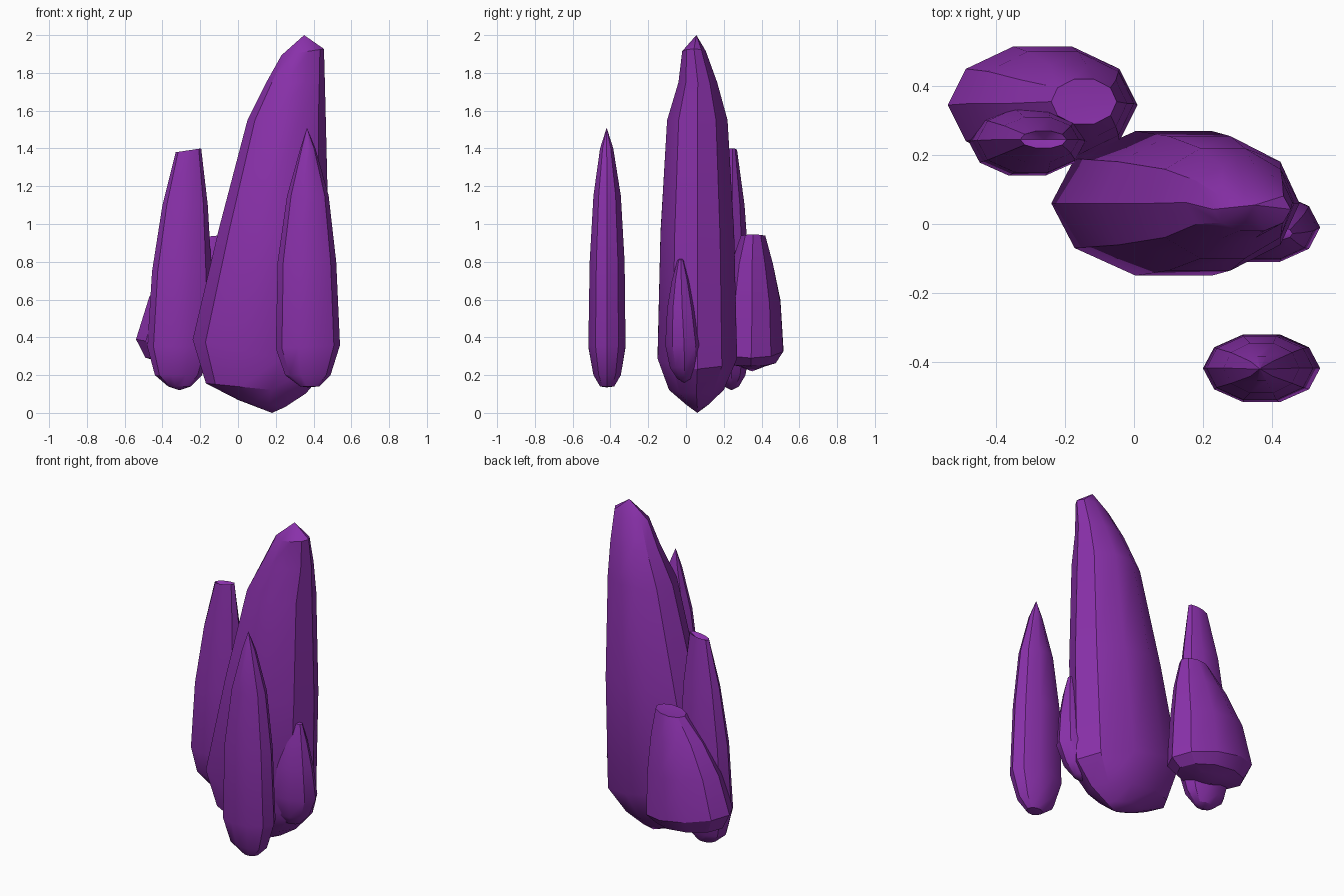
import bpy, bmesh, math

SIDES = 10
mat = bpy.data.materials.new("purple_crystal")
mat.diffuse_color = (0.25, 0.03, 0.40, 1)


def crystal(name, bottom, rings, top):
    """Loft decagon rings (z, x0, x1, y0, y1, tilt) between two end points."""
    bm = bmesh.new()
    loops = []
    for z, x0, x1, y0, y1, tilt in rings:
        cx, cy, rx, ry = (x0 + x1) / 2, (y0 + y1) / 2, (x1 - x0) / 2, (y1 - y0) / 2
        ry /= math.sin(math.radians(72))
        loop = []
        for i in range(SIDES):
            a = 2 * math.pi * i / SIDES
            dx = rx * math.cos(a)
            loop.append(bm.verts.new((cx + dx, cy + ry * math.sin(a), z + tilt * dx)))
        loops.append(loop)
    lo, hi = bm.verts.new(bottom), bm.verts.new(top)
    for i in range(SIDES):
        j = (i + 1) % SIDES
        bm.faces.new((lo, loops[0][j], loops[0][i]))
        bm.faces.new((hi, loops[-1][i], loops[-1][j]))
        for a, b in zip(loops, loops[1:]):
            bm.faces.new((a[i], a[j], b[j], b[i]))
    bmesh.ops.recalc_face_normals(bm, faces=bm.faces)
    me = bpy.data.meshes.new(name)
    bm.to_mesh(me)
    bm.free()
    me.materials.append(mat)
    ob = bpy.data.objects.new(name, me)
    bpy.context.collection.objects.link(ob)
    bpy.ops.object.select_all(action='DESELECT')
    ob.select_set(True)
    bpy.context.view_layer.objects.active = ob
    bpy.ops.object.shade_smooth_by_angle(angle=math.radians(30))


# tall leaning centre crystal
crystal("main_crystal", (0.18, 0.06, 0.0), [
    (0.05, 0.00, 0.25, 0.00, 0.12, -0.15),
    (0.13, -0.17, 0.36, -0.09, 0.20, -0.10),
    (0.31, -0.24, 0.47, -0.15, 0.27, -0.22),
    (0.95, -0.10, 0.48, -0.135, 0.255, -0.1),
    (1.55, 0.05, 0.465, -0.10, 0.22, 0),
    (1.75, 0.15, 0.46, -0.04, 0.165, 0),
    (1.91, 0.23, 0.455, -0.02, 0.105, 0.15),
], (0.35, 0.055, 2.0))

# slim free-standing front crystal
crystal("front_crystal", (0.37, -0.42, 0.135), [
    (0.14, 0.33, 0.43, -0.455, -0.38, 0),
    (0.20, 0.25, 0.49, -0.49, -0.345, 0),
    (0.35, 0.20, 0.54, -0.517, -0.32, 0.05),
    (0.80, 0.21, 0.52, -0.51, -0.325, 0),
    (1.15, 0.26, 0.48, -0.49, -0.345, 0),
    (1.40, 0.33, 0.41, -0.455, -0.385, 0),
], (0.365, -0.42, 1.51))

# small crystal against the right side of the centre one
crystal("right_crystal", (0.37, -0.01, 0.16), [
    (0.18, 0.32, 0.43, -0.045, 0.03, 0),
    (0.24, 0.26, 0.49, -0.085, 0.07, 0),
    (0.36, 0.20, 0.54, -0.11, 0.09, 0),
    (0.55, 0.25, 0.52, -0.10, 0.06, 0),
    (0.70, 0.32, 0.49, -0.075, 0.025, 0),
    (0.81, 0.38, 0.46, -0.045, -0.01, 0),
], (0.42, -0.025, 0.82))

# left crystal with a blunt, notched tip
crystal("left_crystal", (-0.31, 0.24, 0.12), [
    (0.14, -0.37, -0.25, 0.20, 0.28, 0),
    (0.20, -0.44, -0.19, 0.165, 0.315, 0),
    (0.35, -0.48, -0.14, 0.14, 0.34, 0),
    (0.75, -0.455, -0.14, 0.15, 0.335, 0),
    (1.10, -0.40, -0.16, 0.18, 0.31, 0),
    (1.39, -0.33, -0.195, 0.22, 0.27, 0.15),
], (-0.26, 0.245, 1.36))

# broad low crystal at the back left
crystal("back_crystal", (-0.27, 0.35, 0.22), [
    (0.25, -0.38, -0.15, 0.28, 0.42, -0.1),
    (0.27, -0.49, -0.05, 0.21, 0.475, -0.1),
    (0.34, -0.54, 0.01, 0.175, 0.515, -0.18),
    (0.59, -0.47, 0.00, 0.20, 0.50, -0.1),
    (0.79, -0.36, -0.02, 0.24, 0.46, 0),
    (0.935, -0.24, -0.05, 0.29, 0.42, 0.1),
], (-0.13, 0.345, 0.93))
